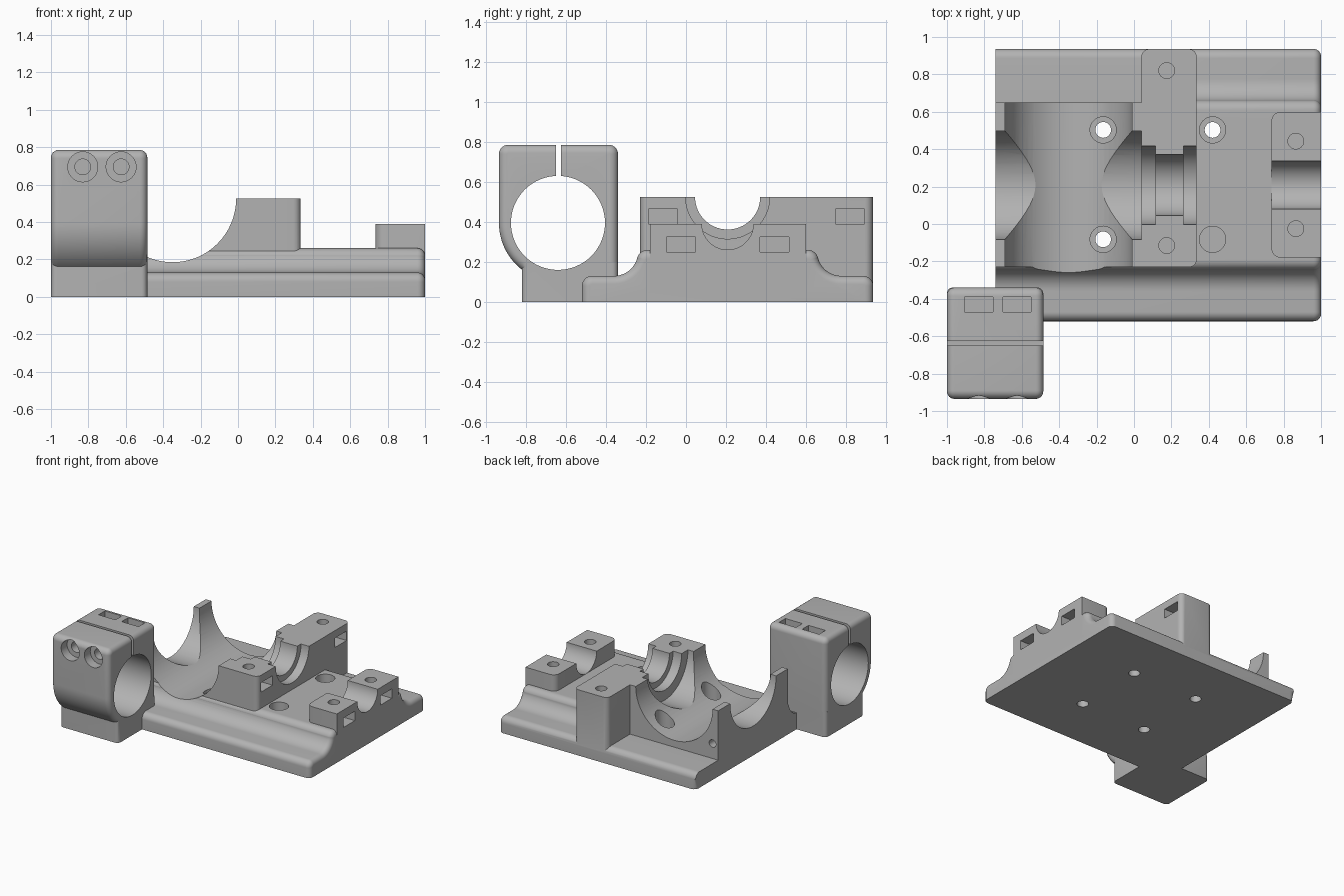
import bpy, bmesh
from math import sin, cos, radians
from mathutils import Vector

if "Cube" in bpy.data.objects:
    bpy.data.objects.remove(bpy.data.objects["Cube"])

grey = bpy.data.materials.new("light grey plastic")
grey.use_nodes = True
colour = (0.45, 0.45, 0.45, 1)
grey.diffuse_color = colour
grey.node_tree.nodes["Principled BSDF"].inputs["Base Color"].default_value = colour


def arc(u, v, r, a0, a1, n=10):
    angles = [radians(a0 + (a1 - a0) * i / n) for i in range(n + 1)]
    return [(u + r * cos(a), v + r * sin(a)) for a in angles]


def place(axis, u, v, w):
    return {"X": (w, u, v), "Y": (u, w, v), "Z": (u, v, w)}[axis]


def prism(name, pts, axis, a, b, bevel=None, width=0.04):
    """Extrude a 2D outline along an axis; optionally round the edges picked by a rule."""
    bm = bmesh.new()
    face = bm.faces.new([bm.verts.new(place(axis, u, v, a)) for u, v in pts])
    ext = bmesh.ops.extrude_face_region(bm, geom=[face])
    moved = [g for g in ext["geom"] if isinstance(g, bmesh.types.BMVert)]
    bmesh.ops.translate(bm, verts=moved, vec=Vector(place(axis, 0, 0, b - a)))
    bmesh.ops.recalc_face_normals(bm, faces=bm.faces)
    if bevel:
        edges = [e for e in bm.edges if bevel(e.verts[0].co, e.verts[1].co)]
        bmesh.ops.bevel(bm, geom=edges, offset=width, segments=6, profile=0.5,
                        affect="EDGES", clamp_overlap=False)
    mesh = bpy.data.meshes.new(name)
    bm.to_mesh(mesh)
    bm.free()
    mesh.materials.append(grey)
    ob = bpy.data.objects.new(name, mesh)
    bpy.context.collection.objects.link(ob)
    return ob


def rounded(x0, x1, y0, y1, left=0.0, right=0.0):
    """Rectangle outline with separate corner radii on its left and right sides."""
    pts = []
    for x, y, r, sx, sy, a in ((x0, y0, left, 1, 1, 180), (x1, y0, right, -1, 1, 270),
                               (x1, y1, right, -1, -1, 0), (x0, y1, left, 1, -1, 90)):
        pts += arc(x + sx * r, y + sy * r, r, a, a + 90, 6) if r else [(x, y)]
    return pts


def box(x0, x1, y0, y1, z0, z1):
    return prism("cutter", rounded(x0, x1, y0, y1), "Z", z0, z1)


def rod(axis, u, v, r, a, b):
    return prism("cutter", arc(u, v, r, 0, 360, 64)[:-1], axis, a, b)


def combine(target, others, operation):
    bpy.context.view_layer.objects.active = target
    for ob in others:
        mod = target.modifiers.new("combine", "BOOLEAN")
        mod.operation, mod.solver, mod.object = operation, "EXACT", ob
        bpy.ops.object.modifier_apply(modifier=mod.name)
        bpy.data.objects.remove(ob)


def finish(ob):
    bpy.ops.object.select_all(action="DESELECT")
    ob.select_set(True)
    bpy.context.view_layer.objects.active = ob
    bpy.ops.object.shade_smooth_by_angle(angle=radians(30))


# Stepped base plate: half outline, mirrored about the bore axis
MID = 0.208
TOP = 0.525
half = [(-0.52, 0)] + arc(-0.47, 0.08, 0.05, 180, 90)
half += arc(-0.36, 0.25, 0.12, -90, -15) + arc(-0.192, 0.206, 0.054, 165, 90)
outline = half + [(2 * MID - y, z) for y, z in reversed(half)]


def base_edges(p, q):
    end_cap = min(p.x, q.x) > 0.99 and max(p.z, q.z) > 0.01
    rear_corner = max(p.x, q.x) < -0.7 and min(p.y, q.y) > 0.9 and abs(p.z - q.z) > 0.05
    return end_cap or rear_corner


base = prism("base_plate", outline, "X", -0.74, 1.0, base_edges)
combine(base, [box(-0.8, 0.05, 0.65, 1, 0.1305, 0.5)], "DIFFERENCE")

# Blocks standing on the plate
combine(base, [
    prism("saddle_block", rounded(-0.74, 0.1, -0.23, 0.65), "Z", 0.02, TOP),
    prism("middle_block", rounded(0.04, 0.335, -0.23, 0.935, 0.04, 0.04), "Z", 0.075, TOP),
    prism("front_join", rounded(0.02, 0.2, -0.23, 0.3), "Z", 0.075, TOP),
    prism("end_block", rounded(0.735, 1.0, -0.18, 0.6, 0.05), "Z", 0.05, 0.39),
], "UNION")

# Crosswise saddle, stepped lengthwise bore and end groove
cuts = [rod("Y", -0.35, TOP, 0.34, -0.335, 0.8)]
for r, a, b in ((0.29, -0.8, 0.04), (0.21, 0.03, 0.115), (0.163, 0.1, 0.27), (0.21, 0.265, 0.4)):
    cuts.append(rod("X", MID, TOP, r, a, b))
cuts.append(rod("X", MID, 0.39, 0.129, 0.6, 1.1))

# Counterbored mounting holes
for x in (-0.165, 0.42):
    for y in (-0.082, 0.503):
        cuts += [rod("Z", x, y, 0.042, -0.1, 0.2), rod("Z", x, y, 0.07, 0.11, 0.6)]

# Screw holes with nut slots open to the end faces
for x, ys, z, face in ((0.175, (-0.115, 0.82), 0.39, 0.335), (0.865, (-0.025, 0.443), 0.25, 1.0)):
    for y in ys:
        cuts += [rod("Z", x, y, 0.042, z - 0.1, 0.6),
                 box(x - 0.075, face + 0.1, y - 0.073, y + 0.073, z, z + 0.075)]
cuts.append(rod("Y", -0.69, 0.25, 0.03, 0.45, 0.7))
combine(base, cuts, "DIFFERENCE")
finish(base)

# Clamp: rounded body with an arc under its front, standing on a foot
CY, CZ = -0.64, 0.395
body = arc(CY, CZ, 0.295, 180, 233, 16) + [(-0.34, 0.16)]
body += arc(-0.385, 0.74, 0.045, 0, 90) + arc(-0.89, 0.74, 0.045, 90, 180)


def clamp_edges(p, q):
    return abs(p.x - q.x) < 0.001 and max(p.z, q.z) > 0.17


clamp = prism("rod_clamp", body, "X", -1.0, -0.485, clamp_edges)
combine(clamp, [prism("clamp_foot", rounded(-1.0, -0.485, -0.82, -0.34, 0.03, 0.03),
                      "Z", 0, 0.2)], "UNION")

# Rod bore, slit, screw holes and nut slots
cuts = [rod("X", CY, CZ, 0.235, -1.1, -0.4), box(-1.1, -0.4, -0.65, -0.625, 0.5, 0.9)]
for x in (-0.83, -0.625):
    cuts += [rod("Y", x, 0.695, 0.08, -1.0, -0.86), rod("Y", x, 0.695, 0.042, -0.95, -0.4),
             box(x - 0.075, x + 0.075, -0.47, -0.39, 0.62, 0.9)]
combine(clamp, cuts, "DIFFERENCE")
finish(clamp)
